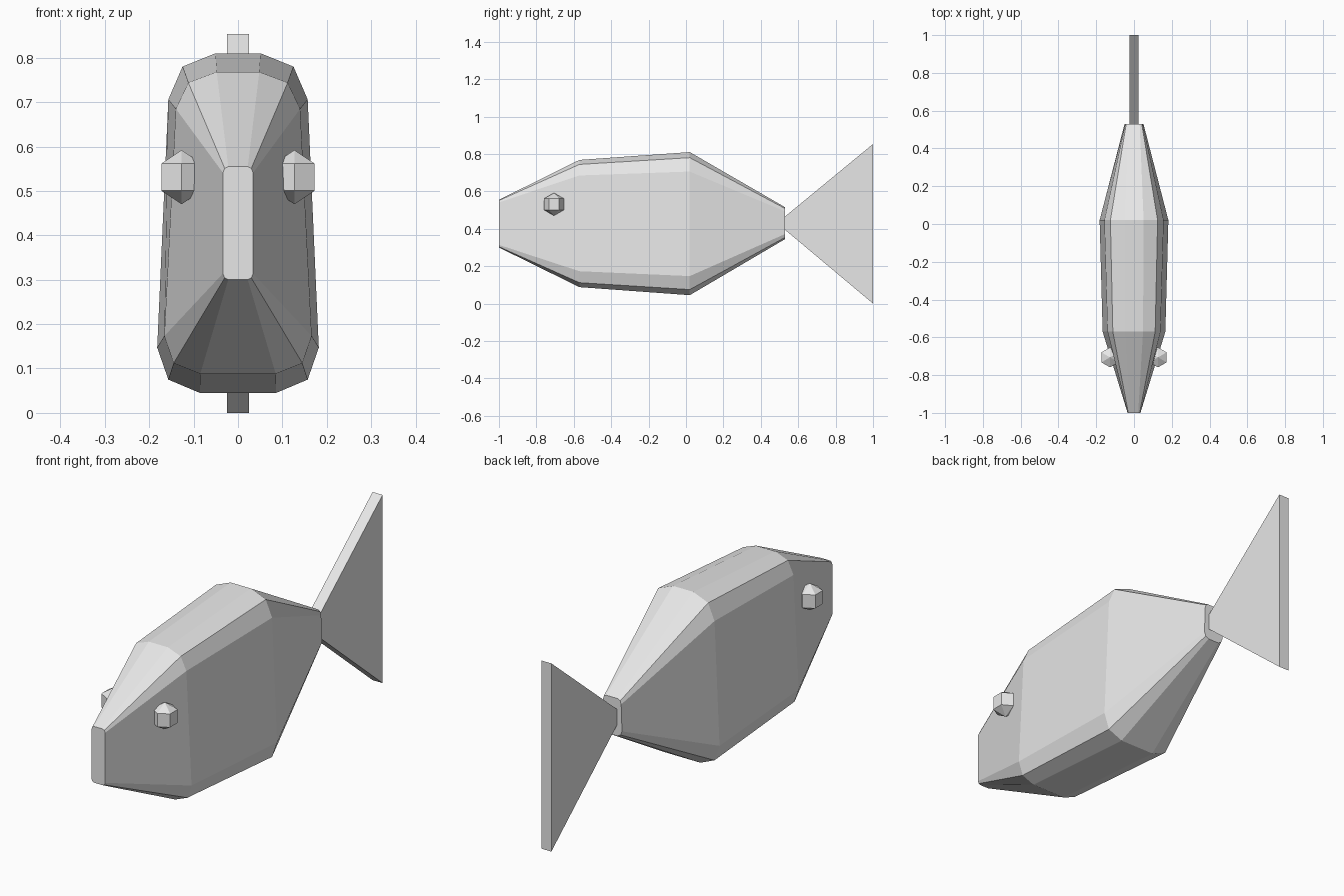
import bpy
import bmesh
from mathutils import Matrix

cube = bpy.data.objects.get("Cube")
if cube:
    bpy.data.objects.remove(cube)

# Single plain material
grey = bpy.data.materials.new("light_grey")
grey.use_nodes = True
colour = (0.8, 0.8, 0.8, 1)
grey.diffuse_color = colour
grey.node_tree.nodes["Principled BSDF"].inputs["Base Color"].default_value = colour


def finish(bm, name):
    bmesh.ops.recalc_face_normals(bm, faces=bm.faces)
    mesh = bpy.data.meshes.new(name)
    bm.to_mesh(mesh)
    bm.free()
    mesh.materials.append(grey)
    obj = bpy.data.objects.new(name, mesh)
    bpy.context.collection.objects.link(obj)
    return obj


def loft(name, sections):
    """Skin closed cross-sections; each is (y, half outline from top to bottom)."""
    bm = bmesh.new()
    rings = []
    for y, half in sections:
        outline = half + [(-x, z) for x, z in reversed(half)]
        rings.append([bm.verts.new((x, y, z)) for x, z in outline])
    for a, b in zip(rings, rings[1:]):
        n = len(a)
        for i in range(n):
            j = (i + 1) % n
            bm.faces.new((a[i], a[j], b[j], b[i]))
    bm.faces.new(rings[0])
    bm.faces.new(rings[-1])
    return finish(bm, name)


# Body: snout, cheek, belly and tail root, with chamfered corners
loft("body", [
    (-1.0, [(.022, .555), (.03, .551), (.034, .541),
            (.034, .314), (.03, .304), (.022, .3)]),
    (-.57, [(.048, .768), (.112, .744), (.14, .685),
            (.166, .173), (.145, .112), (.085, .088)]),
    (.02, [(.051, .81), (.125, .78), (.157, .706),
           (.182, .147), (.157, .075), (.086, .045)]),
    (.53, [(.03, .515), (.041, .508), (.046, .493),
           (.05, .372), (.043, .354), (.027, .345)]),
])

# Tail fin: flaring wedge
loft("tail_fin", [
    (.53, [(.025, .466), (.025, .394)]),
    (1.0, [(.025, .853), (.025, 0)]),
])

# Eyes: low-poly balls on both cheeks
for side, label in ((1, "left"), (-1, "right")):
    bm = bmesh.new()
    bmesh.ops.create_uvsphere(bm, u_segments=6, v_segments=3, radius=.061,
                              matrix=Matrix.Translation((side * .127, -.706, .531)))
    finish(bm, label + "_eye")
